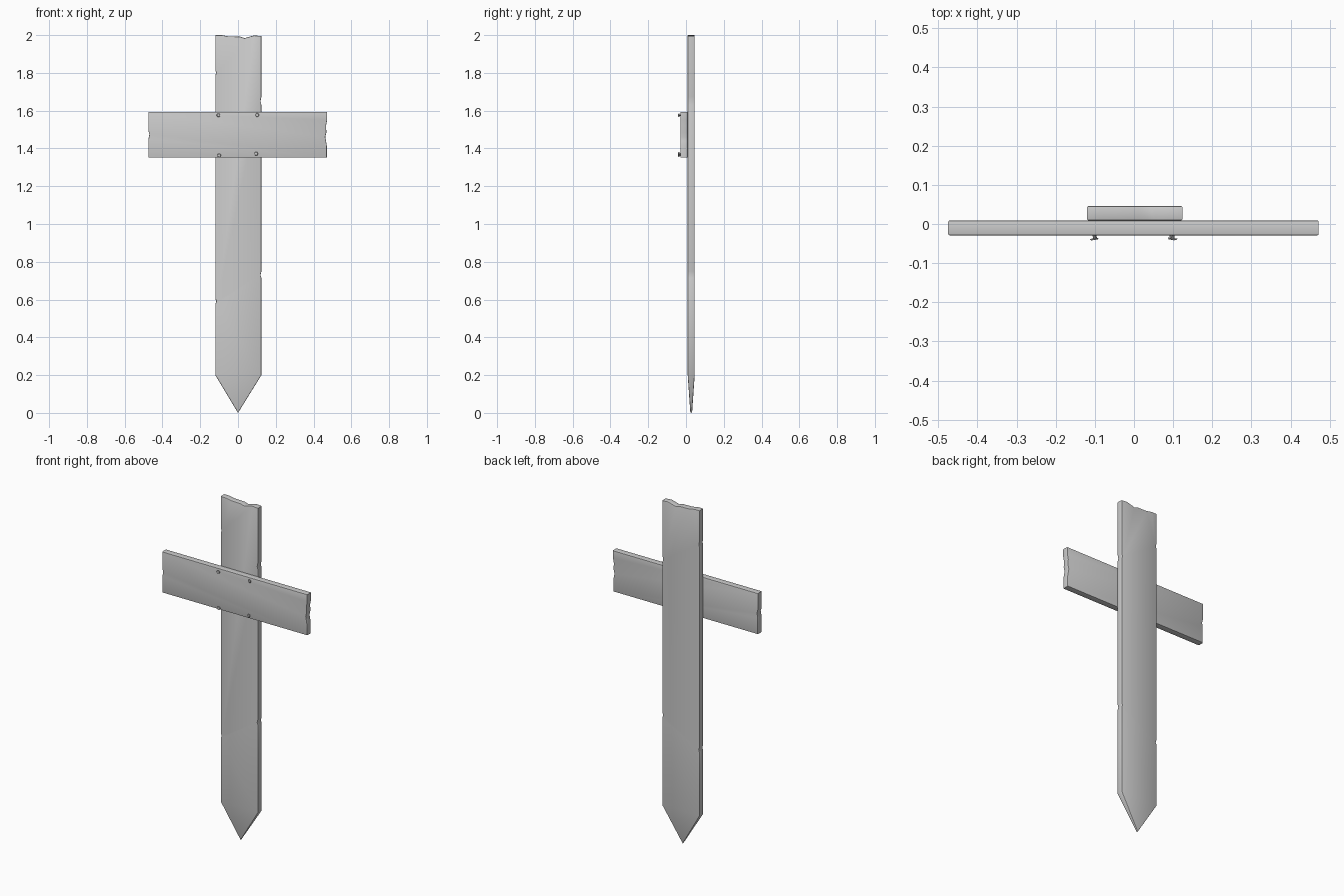
import bpy, bmesh, math
from mathutils import Vector, Matrix

cube = bpy.data.objects.get("Cube")
if cube:
    bpy.data.objects.remove(cube, do_unlink=True)

grey = bpy.data.materials.new("weathered grey")
grey.use_nodes = True
colour = (0.6, 0.6, 0.6, 1)
grey.diffuse_color = colour
grey.node_tree.nodes["Principled BSDF"].inputs["Base Color"].default_value = colour


def finish(name, bm):
    """Turn a bmesh into a smooth-shaded object with crisp edges."""
    bmesh.ops.recalc_face_normals(bm, faces=bm.faces)
    mesh = bpy.data.meshes.new(name)
    bm.to_mesh(mesh)
    bm.free()
    mesh.materials.append(grey)
    obj = bpy.data.objects.new(name, mesh)
    bpy.context.collection.objects.link(obj)
    bpy.ops.object.select_all(action='DESELECT')
    obj.select_set(True)
    bpy.context.view_layer.objects.active = obj
    bpy.ops.object.shade_smooth_by_angle(angle=math.radians(35))
    return obj


def plank(name, outline, front, back, point_top=None):
    """Extrude an x-z outline through y, optionally thin its point, round the rims."""
    bm = bmesh.new()
    face = bm.faces.new([bm.verts.new((x, front, z)) for x, z in outline])
    ext = bmesh.ops.extrude_face_region(bm, geom=[face])
    moved = [v for v in ext["geom"] if isinstance(v, bmesh.types.BMVert)]
    bmesh.ops.translate(bm, verts=moved, vec=(0, back - front, 0))
    if point_top is not None:
        bmesh.ops.bisect_plane(bm, geom=bm.verts[:] + bm.edges[:] + bm.faces[:],
                               plane_co=(0, 0, point_top), plane_no=(0, 0, 1), dist=0.001)
        middle = (front + back) / 2
        for v in bm.verts:
            if v.co.z < point_top / 2:
                v.co.y = middle + (v.co.y - middle) * 0.25
    bmesh.ops.recalc_face_normals(bm, faces=bm.faces)
    bm.normal_update()
    rims = [e for e in bm.edges if len(e.link_faces) == 2
            and sum(abs(f.normal.y) > 0.9 for f in e.link_faces) == 1]
    bmesh.ops.bevel(bm, geom=rims, offset=0.004, segments=2, profile=0.5,
                    affect='EDGES', clamp_overlap=True)
    return finish(name, bm)


# Upright stake with a worn top, chipped sides and a sharpened foot
plank("upright_stake", [
    (0, 0), (0.124, 0.2), (0.124, 0.715), (0.119, 0.73), (0.124, 0.75),
    (0.124, 1.63), (0.119, 1.65), (0.124, 1.675), (0.124, 1.995),
    (0.085, 1.998), (0.055, 1.99), (0.035, 1.984), (0.01, 1.992),
    (-0.05, 1.993), (-0.085, 2), (-0.12, 2),
    (-0.12, 1.815), (-0.116, 1.80), (-0.12, 1.785),
    (-0.12, 0.605), (-0.115, 0.59), (-0.12, 0.575), (-0.12, 0.2),
], 0.009, 0.046, point_top=0.2)

# Crossboard with chipped ends
plank("crossboard", [
    (-0.474, 1.352), (0.47, 1.352), (0.47, 1.415), (0.466, 1.44),
    (0.462, 1.46), (0.468, 1.485), (0.466, 1.52), (0.472, 1.55), (0.472, 1.593),
    (-0.475, 1.593), (-0.475, 1.495), (-0.469, 1.475), (-0.474, 1.45),
], -0.029, 0.009)


# Slightly bent nails holding the boards together
def nail(name, x, z, tilt):
    bm = bmesh.new()
    turn = Matrix.Rotation(tilt, 4, 'Z') @ Matrix.Rotation(math.pi / 2, 4, 'X')
    for radius, top, depth in ((0.010, -0.0385, 0.004), (0.0045, -0.025, 0.028)):
        bmesh.ops.create_cone(bm, cap_ends=True, segments=10, radius1=radius,
                              radius2=radius * 0.8, depth=depth,
                              matrix=Matrix.Translation(Vector((x, top, z))) @ turn)
    finish(name, bm)


for name, x, z, tilt in (("nail_upper_right", -0.103, 1.576, 0.2),
                         ("nail_upper_left", 0.101, 1.577, -0.12),
                         ("nail_lower_right", -0.1, 1.363, 0.15),
                         ("nail_lower_left", 0.096, 1.372, -0.2)):
    nail(name, x, z, tilt)
